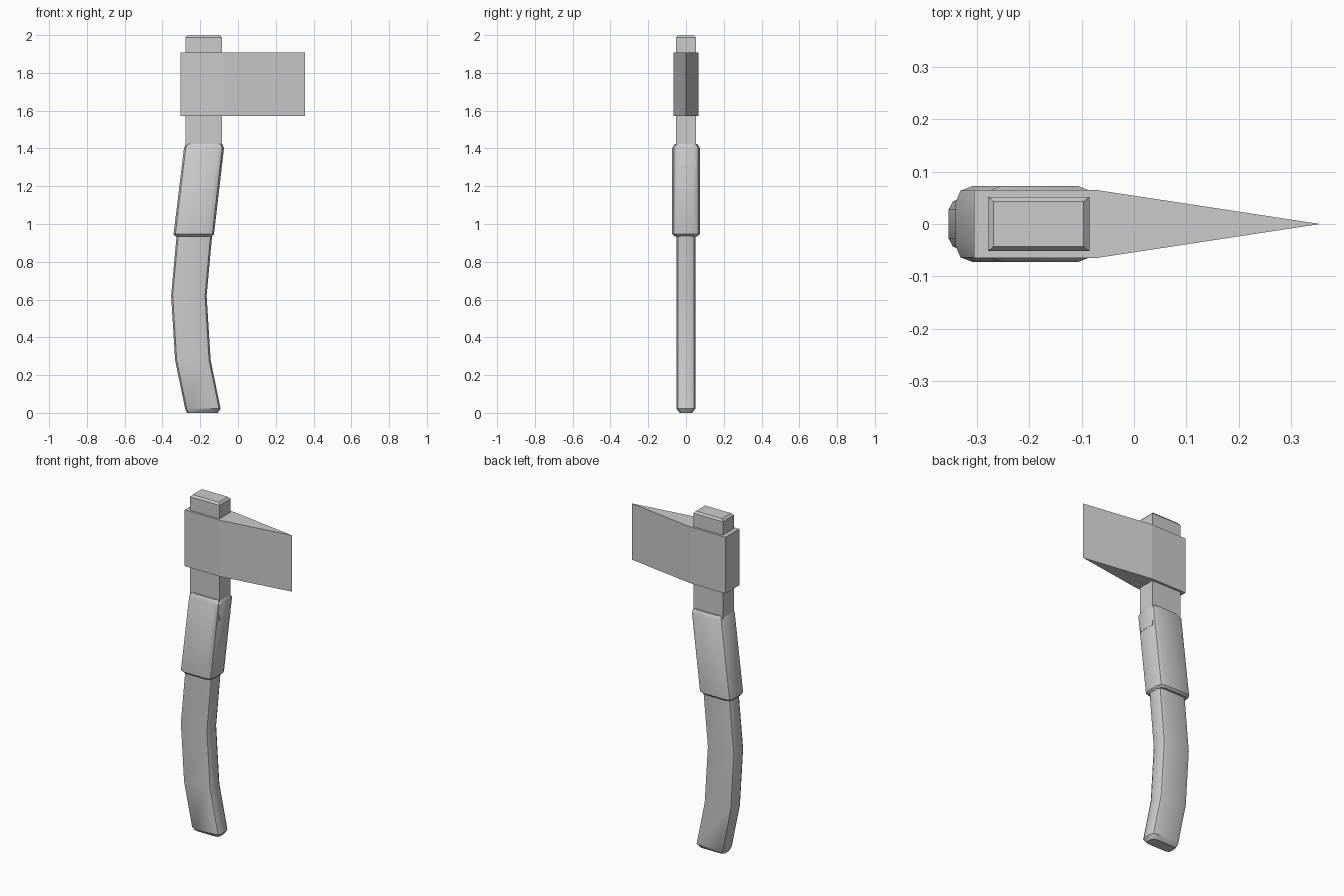
import bpy, bmesh, math

if "Cube" in bpy.data.objects:
    bpy.data.objects.remove(bpy.data.objects["Cube"])

# Unit cross-sections, counter-clockwise seen from above
BOX = [(1, -1), (1, 1), (-1, 1), (-1, -1)]
QUARTER = [(1.0, 0.55), (0.91, 0.87), (0.68, 1.0)]
PILLOW = (QUARTER + [(-x, y) for x, y in reversed(QUARTER)]
          + [(-x, -y) for x, y in QUARTER]
          + [(x, -y) for x, y in reversed(QUARTER)])


def loft(name, section, rings, smooth=False):
    """Skin a section through rings of (centre x, z, half width x, half depth y)."""
    bm = bmesh.new()
    loops = [[bm.verts.new((cx + x * hx, y * hy, z)) for x, y in section]
             for cx, z, hx, hy in rings]
    n = len(section)
    for low, high in zip(loops, loops[1:]):
        for i in range(n):
            j = (i + 1) % n
            bm.faces.new((low[i], low[j], high[j], high[i]))
    bm.faces.new(loops[0][::-1])
    bm.faces.new(loops[-1])
    mesh = bpy.data.meshes.new(name)
    bm.to_mesh(mesh)
    bm.free()
    obj = bpy.data.objects.new(name, mesh)
    bpy.context.collection.objects.link(obj)
    if smooth:
        bpy.ops.object.select_all(action='DESELECT')
        obj.select_set(True)
        bpy.context.view_layer.objects.active = obj
        bpy.ops.object.shade_smooth_by_angle(angle=math.radians(35))
    return obj


# Curved lower handle, running up inside the grip
loft("lower_handle", PILLOW, [
    (-0.188, 0.0, 0.082, 0.033),
    (-0.186, 0.022, 0.094, 0.05),
    (-0.239, 0.28, 0.094, 0.05),
    (-0.26, 0.62, 0.094, 0.05),
    (-0.231, 0.94, 0.094, 0.05),
    (-0.19, 1.30, 0.094, 0.05)], smooth=True)

# Thicker leaning grip sleeve with chamfered ends
loft("grip_sleeve", PILLOW, [
    (-0.235, 0.935, 0.097, 0.062),
    (-0.234, 0.946, 0.107, 0.073),
    (-0.180, 1.403, 0.106, 0.073),
    (-0.179, 1.424, 0.095, 0.060)], smooth=True)

# Straight upper handle passing through the head
loft("upper_handle", BOX, [
    (-0.182, 1.30, 0.097, 0.052),
    (-0.182, 1.988, 0.097, 0.052),
    (-0.182, 2.0, 0.086, 0.043)])

# Wedge-shaped axe head
HEAD = [(-0.305, -0.065), (-0.072, -0.065), (0.355, 0),
        (-0.072, 0.065), (-0.305, 0.065)]
loft("axe_head", HEAD, [(0, 1.573, 1, 1), (0, 1.908, 1, 1)])
